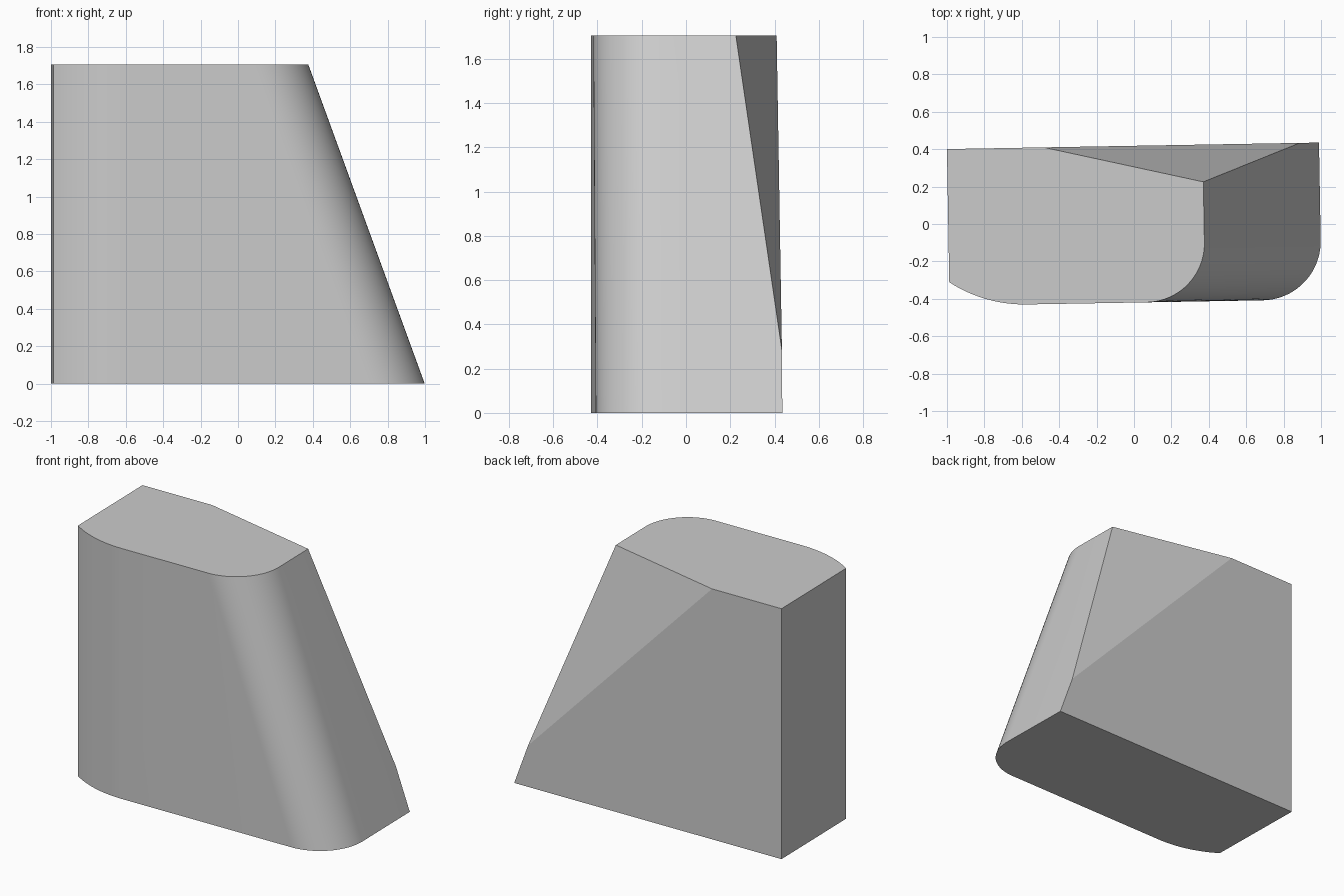
import bpy, bmesh, math
from mathutils import Matrix, Vector

cube = bpy.data.objects.get("Cube")
if cube:
    bpy.data.objects.remove(cube, do_unlink=True)

HEIGHT, LEAN = 1.705, 0.622
LEFT, RIGHT, BACK, FRONT = -0.993, 0.9965, 0.418, -0.42


def arc(cx, cy, radius, start, end, steps):
    """Points on a circle, angles in degrees."""
    angles = [math.radians(start + (end - start) * i / steps) for i in range(steps + 1)]
    return [(cx + radius * math.cos(a), cy + radius * math.sin(a)) for a in angles]


# Outline: shallow curve on the front right, round corner on the front left
shallow = arc(-0.58, FRONT + 0.74, 0.74, 236, 270, 12)
shallow[0] = (LEFT, shallow[0][1])
corner_r = 0.315
corner = arc(RIGHT - corner_r, FRONT + corner_r, corner_r, 270, 360, 20)
fixed = [(LEFT, BACK)] + shallow
leaning = corner + [(RIGHT, BACK)]

# Body: prism whose left end leans inward
bm = bmesh.new()
bottom = [bm.verts.new((x, y, 0)) for x, y in fixed + leaning]
top = [bm.verts.new((x, y, HEIGHT)) for x, y in fixed]
top += [bm.verts.new((x - LEAN, y, HEIGHT)) for x, y in leaning]
count = len(bottom)
for i in range(count):
    j = (i + 1) % count
    bm.faces.new((bottom[i], bottom[j], top[j], top[i]))
bm.faces.new(top)
bm.faces.new(bottom[::-1])
bm.transform(Matrix.Rotation(math.radians(1), 4, "Z"))

# Slanted cut across the upper back corner
a = Vector((-0.48, 0.409, HEIGHT))
b = Vector((0.372, 0.225, HEIGHT))
c = Vector((0.88, 0.433, 0.29))
normal = (b - a).cross(c - a).normalized()
if normal.y < 0:
    normal.negate()
cut = bmesh.ops.bisect_plane(bm, geom=bm.verts[:] + bm.edges[:] + bm.faces[:],
                             plane_co=a, plane_no=normal, clear_outer=True)
bmesh.ops.holes_fill(bm, edges=[e for e in bm.edges if e.is_boundary])
bmesh.ops.recalc_face_normals(bm, faces=bm.faces[:])

mesh = bpy.data.meshes.new("leaning_block")
bm.to_mesh(mesh)
bm.free()
block = bpy.data.objects.new("leaning_block", mesh)
bpy.context.collection.objects.link(block)

# Plain grey
grey = bpy.data.materials.new("light_grey")
grey.use_nodes = True
colour = (0.6, 0.6, 0.6, 1)
grey.diffuse_color = colour
grey.node_tree.nodes["Principled BSDF"].inputs["Base Color"].default_value = colour
mesh.materials.append(grey)

bpy.context.view_layer.objects.active = block
block.select_set(True)
bpy.ops.object.shade_smooth_by_angle(angle=math.radians(10))
